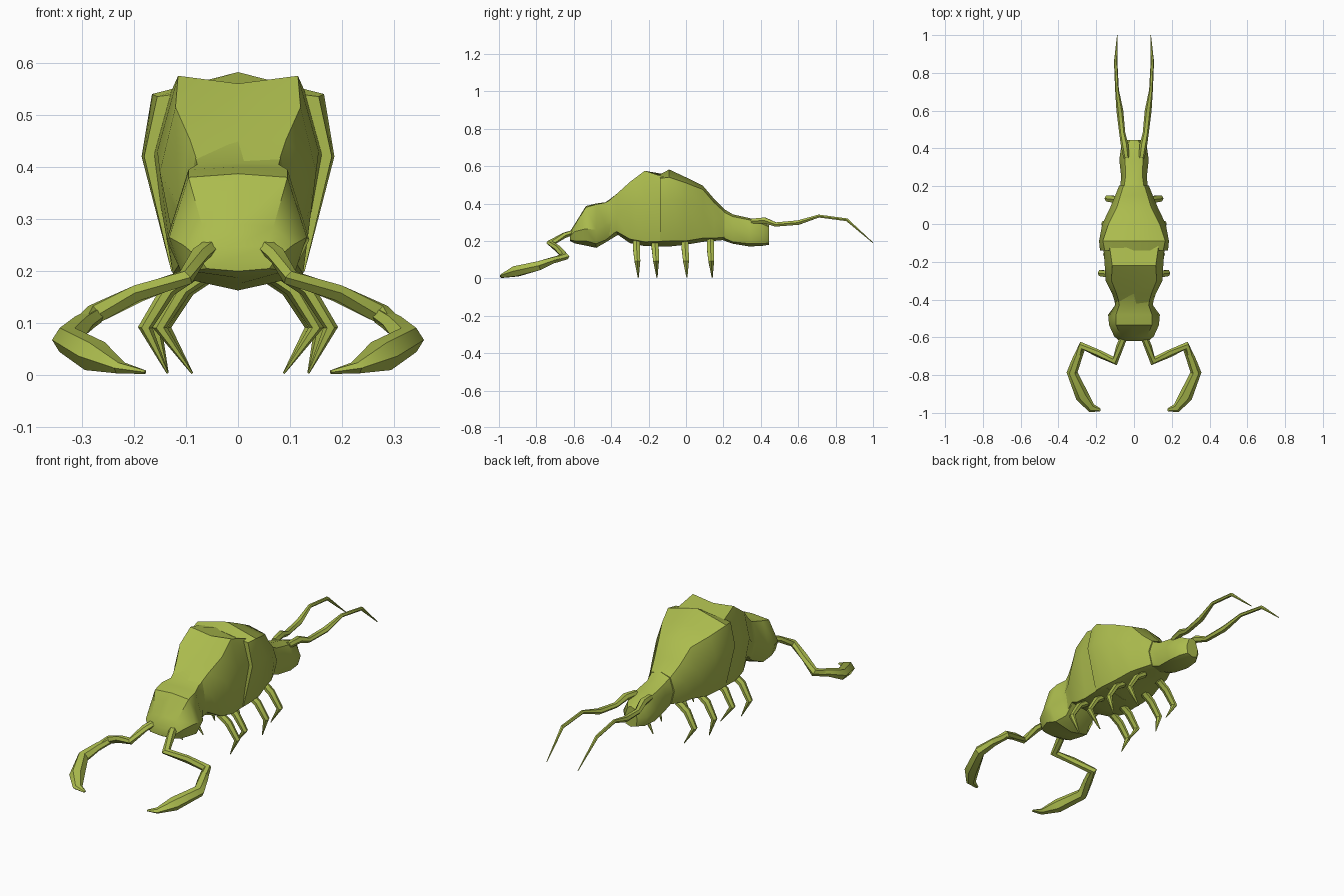
import bpy, bmesh, math
from mathutils import Vector

green = bpy.data.materials.new("olive_shell")
green.diffuse_color = (0.41, 0.50, 0.075, 1)


def finish(name, bm, angle=35):
    bmesh.ops.recalc_face_normals(bm, faces=bm.faces[:])
    me = bpy.data.meshes.new(name)
    bm.to_mesh(me)
    bm.free()
    me.materials.append(green)
    ob = bpy.data.objects.new(name, me)
    bpy.context.collection.objects.link(ob)
    bpy.ops.object.select_all(action='DESELECT')
    ob.select_set(True)
    bpy.context.view_layer.objects.active = ob
    bpy.ops.object.shade_smooth_by_angle(angle=math.radians(angle))
    return ob


def skin(name, rings, angle=35):
    """Bridge equal-sized rings of points and cap both ends."""
    bm = bmesh.new()
    vs = [[bm.verts.new(p) for p in r] for r in rings]
    n = len(vs[0])
    for a, b in zip(vs, vs[1:]):
        for i in range(n):
            j = (i + 1) % n
            bm.faces.new((a[i], a[j], b[j], b[i]))
    bm.faces.new(vs[0])
    bm.faces.new(vs[-1])
    return finish(name, bm, angle)


def body(name, stations):
    """Station: y, top z, upper x z, middle x z, lower x z, bottom z."""
    rings = []
    for y, zt, xu, zu, xm, zm, xl, zl, zb in stations:
        half = [(xu, zu), (xm, zm), (xl, zl)]
        ring = [(0, zt)] + half + [(0, zb)] + [(-x, z) for x, z in reversed(half)]
        rings.append([(x, y, z) for x, z in ring])
    return skin(name, rings, 40)


def limb(name, path, up=(0, 0, 1), sides=6):
    """Path node: x, y, z, half width, half height. Built on both sides."""
    pts = [Vector(p[:3]) for p in path]
    for side, s in (("right", 1), ("left", -1)):
        rings = []
        for i, p in enumerate(pts):
            a, b = pts[max(i - 1, 0)], pts[min(i + 1, len(pts) - 1)]
            d0 = (p - a).normalized() if i else Vector()
            d1 = (b - p).normalized() if i < len(pts) - 1 else Vector()
            t = (d0 + d1).normalized()
            u = t.cross(Vector(up)).normalized()
            v = u.cross(t)
            w, h = path[i][3:]
            ring = []
            for k in range(sides):
                ang = 2 * math.pi * k / sides
                q = p + u * w * math.cos(ang) + v * h * math.sin(ang)
                ring.append((s * q.x, q.y, q.z))
            rings.append(ring)
        skin(f"{side}_{name}", rings)


# head with bulging cheeks
body("head", [
    (-.62, .25, .055, .248, .075, .225, .06, .205, .20),
    (-.595, .29, .068, .285, .105, .25, .09, .20, .187),
    (-.535, .387, .095, .38, .132, .265, .11, .20, .175),
    (-.48, .40, .095, .395, .137, .26, .10, .185, .163),
    (-.43, .407, .078, .405, .10, .29, .075, .205, .192),
    (-.36, .455, .09, .445, .11, .34, .08, .26, .235)])

# front shell plate with raised side ridges
body("thorax", [
    (-.43, .405, .075, .40, .095, .30, .075, .22, .20),
    (-.37, .448, .092, .452, .115, .33, .088, .25, .237),
    (-.30, .502, .12, .515, .15, .39, .115, .21, .188),
    (-.22, .56, .115, .575, .155, .43, .125, .195, .172),
    (-.08, .55, .135, .53, .165, .42, .125, .20, .17)])

# rear shell plate, tapering into the tail
body("abdomen", [
    (-.14, .555, .155, .535, .18, .42, .128, .20, .172),
    (-.09, .582, .165, .54, .185, .42, .128, .20, .17),
    (.0, .54, .135, .51, .168, .41, .12, .20, .18),
    (.09, .495, .09, .475, .125, .37, .10, .215, .195),
    (.15, .425, .072, .405, .10, .32, .085, .215, .20),
    (.205, .37, .055, .355, .078, .29, .06, .22, .205)])

body("tail", [
    (.18, .385, .055, .365, .075, .30, .055, .225, .21),
    (.25, .342, .045, .33, .068, .26, .05, .195, .185),
    (.34, .322, .047, .312, .078, .25, .06, .185, .17),
    (.41, .298, .042, .29, .068, .235, .052, .185, .174),
    (.445, .285, .02, .275, .035, .23, .03, .19, .18)])

# long trailing feelers
limb("tail_feeler", [
    (.04, .35, .305, .016, .016), (.05, .42, .31, .02, .018),
    (.062, .48, .288, .016, .013), (.075, .60, .298, .018, .014),
    (.09, .71, .333, .010, .009), (.097, .86, .313, .009, .009),
    (.088, 1.0, .19, .002, .002)])

# folded front arms ending in flat curved claws
limb("front_arm", [
    (.05, -.59, .25, .018, .014), (.075, -.65, .23, .02, .016),
    (.10, -.725, .188, .024, .016), (.19, -.685, .158, .02, .018),
    (.275, -.645, .118, .024, .02), (.30, -.71, .095, .022, .017)])
limb("claw", [
    (.272, -.645, .115, .018, .016), (.30, -.71, .098, .024, .018),
    (.328, -.785, .068, .029, .028), (.275, -.91, .037, .036, .032),
    (.225, -.975, .014, .024, .012), (.178, -.985, .006, .008, .004)])

# four pairs of walking legs: y, knee x, foot x
for n, (y, knee, foot) in enumerate([(-.26, .178, .135), (-.16, .15, .088),
                                     (0, .16, .135), (.135, .142, .088)], 1):
    limb(f"leg_{n}", [
        (knee - .095, y - .005, .20, .016, .022),
        (knee - .045, y - .005, .165, .015, .022),
        (knee, y, .092, .014, .018),
        (foot, y + .005, .004, .002, .003)], up=(0, 1, 0))
